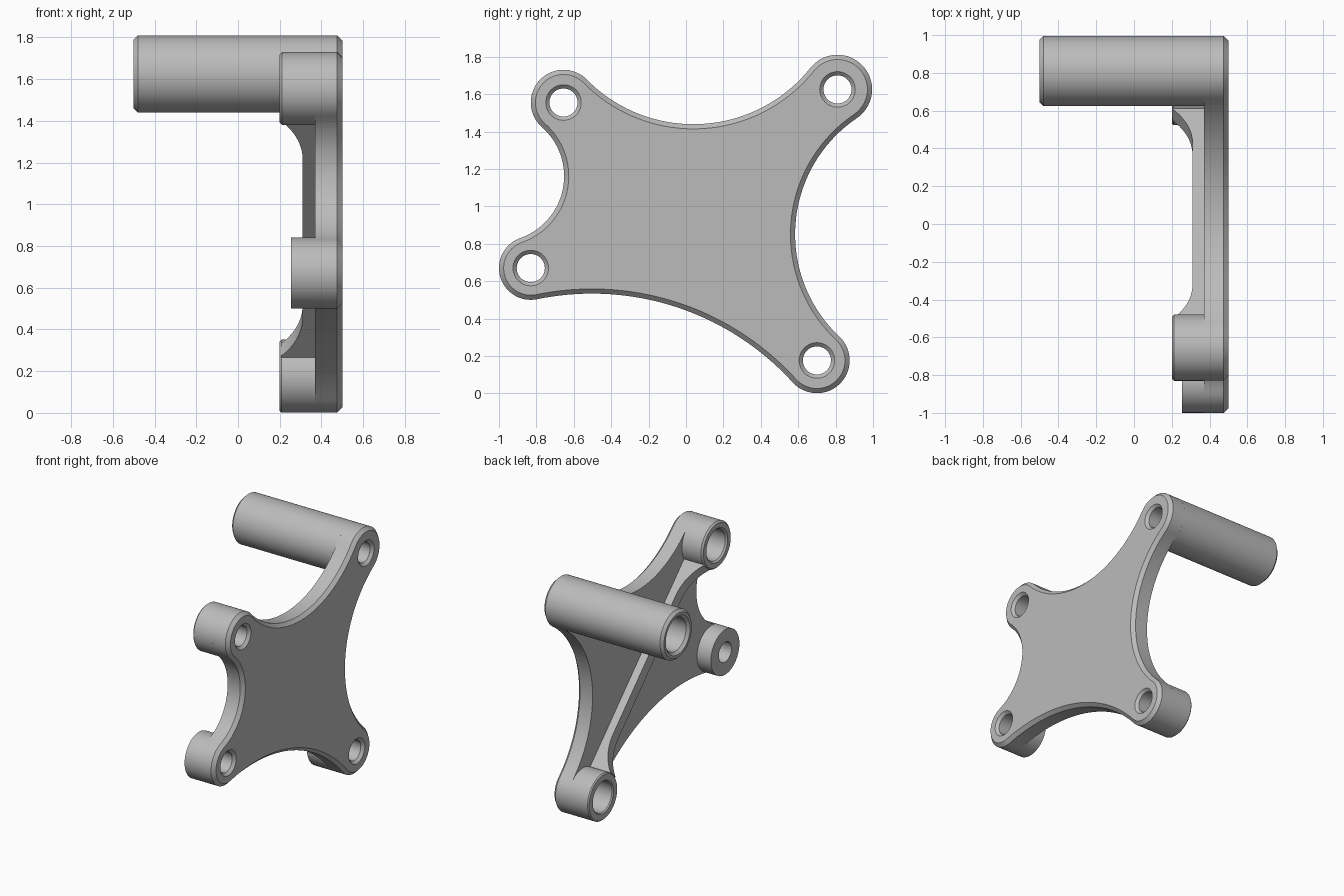
import bpy, bmesh
from math import atan2, cos, sin, pi, tau, radians
from mathutils import Vector

cube = bpy.data.objects.get("Cube")
if cube:
    bpy.data.objects.remove(cube, do_unlink=True)

grey = bpy.data.materials.new("light_grey")
grey.use_nodes = True
grey.diffuse_color = (0.5, 0.5, 0.5, 1)
grey.node_tree.nodes["Principled BSDF"].inputs["Base Color"].default_value = (0.5, 0.5, 0.5, 1)

BACK, FACE = 0.37, 0.5      # inner and outer faces of the plate
BORE, CHAMFER = 0.075, 0.025

# Corners, counter-clockwise: name, (y, z), radius, inner end x, counterbore, end chamfer,
# radius of the concave edge leading to the next corner
CORNERS = [
    ("upper_front_boss", Vector((-0.655, 1.555)), 0.175, 0.2, 0.115, 0.012, 0.35),
    ("lower_front_boss", Vector((-0.83, 0.67)), 0.17, 0.255, BORE, 0, 1.45),
    ("lower_rear_boss", Vector((0.7, 0.176)), 0.175, 0.2, 0.115, 0.008, 0.75),
    ("long_upper_post", Vector((0.81, 1.625)), 0.185, -0.5, 0.125, 0.02, 0.8),
]


def loft(name, loops, cyclic=False):
    """Join loops of points with quads; cap the ends unless cyclic."""
    bm = bmesh.new()
    rings = [[bm.verts.new(p) for p in loop] for loop in loops]
    n = len(rings[0])
    pairs = list(zip(rings, rings[1:]))
    if cyclic:
        pairs.append((rings[-1], rings[0]))
    else:
        bm.faces.new(rings[0])
        bm.faces.new(rings[-1])
    for a, b in pairs:
        for i in range(n):
            j = (i + 1) % n
            bm.faces.new((a[i], a[j], b[j], b[i]))
    bmesh.ops.recalc_face_normals(bm, faces=bm.faces)
    mesh = bpy.data.meshes.new(name)
    bm.to_mesh(mesh)
    bm.free()
    mesh.materials.append(grey)
    obj = bpy.data.objects.new(name, mesh)
    bpy.context.collection.objects.link(obj)
    return obj


def smooth(obj):
    bpy.ops.object.select_all(action="DESELECT")
    obj.select_set(True)
    bpy.context.view_layer.objects.active = obj
    bpy.ops.object.shade_smooth_by_angle(angle=radians(30))


def ring(centre, x, r, n=64):
    return [(x, centre.x + r * cos(tau * i / n), centre.y + r * sin(tau * i / n))
            for i in range(n)]


def arc(centre, r, start, end, n):
    return [centre + r * Vector((cos(a), sin(a)))
            for a in (start + (end - start) * i / n for i in range(n + 1))]


def angle(v):
    return atan2(v.y, v.x)


def edge_centre(p, q, rp, rq, r):
    """Centre of a circle outside the plate that touches both corner circles."""
    d = q - p
    a, b, length = rp + r, rq + r, d.length
    along = (a * a - b * b + length * length) / (2 * length)
    d.normalize()
    return p + d * along + Vector((d.y, -d.x)) * (a * a - along * along) ** 0.5


def outline(x, inset):
    """Rounded corners joined by tangent concave arcs."""
    centres = []
    for i, (_, p, rp, _, _, _, r) in enumerate(CORNERS):
        _, q, rq, *_ = CORNERS[(i + 1) % 4]
        centres.append(edge_centre(p, q, rp, rq, r))
    points = []
    for i, (_, p, rp, _, _, _, r) in enumerate(CORNERS):
        q = CORNERS[(i + 1) % 4][1]
        o = centres[i]
        start, end = angle(centres[i - 1] - p), angle(o - p)
        points += arc(p, rp - inset, start, start + (end - start) % tau, 28)
        start, end = angle(p - o), angle(q - o)
        points += arc(o, r + inset, start, start - (start - end) % tau, 36)[1:-1]
    return [(x, v.x, v.y) for v in points]


# Plate with a chamfered outer rim
plate = loft("plate", [outline(BACK, 0), outline(FACE - CHAMFER, 0), outline(FACE, CHAMFER)])

# Countersunk bolt holes through the plate
for name, c, *_ in CORNERS:
    cutter = loft("hole_cutter", [ring(c, BACK - 0.1, BORE), ring(c, FACE - 0.02, BORE),
                                  ring(c, FACE, BORE + 0.02), ring(c, FACE + 0.1, BORE + 0.02)])
    cutter.hide_render = True
    mod = plate.modifiers.new("hole", "BOOLEAN")
    mod.operation, mod.solver, mod.object = "DIFFERENCE", "EXACT", cutter
    bpy.context.view_layer.objects.active = plate
    bpy.ops.object.modifier_apply(modifier=mod.name)
    bpy.data.objects.remove(cutter, do_unlink=True)
smooth(plate)

# Hollow bosses and the long post on the inner side
for name, c, r, x, bore, ch, _ in CORNERS:
    profile = [(BACK, r), (x + ch, r)]
    if ch:
        profile += [(x, r - ch), (x, bore + ch), (x + ch, bore)]
    else:
        profile += [(x, bore)]
    profile.append((BACK, bore))
    smooth(loft(name, [ring(c, px, pr) for px, pr in profile], cyclic=True))

# Diagonal rib that sweeps up to the two medium bosses
start, end = CORNERS[0][1], CORNERS[2][1]
span = end - start
length = span.length
along = span.normalized()
side = Vector((-along.y, along.x)) * 0.043
TOP, RISE, RUN = 0.31, 0.105, 0.26
radius = (RISE ** 2 + RUN ** 2) / (2 * RISE)
curve = [(0.165, TOP - RISE)]
for i in range(13):
    d = RUN * (1 - i / 12)
    curve.append((0.175 + RUN - d, TOP - radius + (radius ** 2 - d ** 2) ** 0.5))
section = [(0.165, BACK)] + curve + [(length - s, x) for s, x in reversed(curve)]
section.append((length - 0.165, BACK))
walls = []
for offset in (side, -side):
    pts = [(start + along * s + offset, x) for s, x in section]
    walls.append([(x, v.x, v.y) for v, x in pts])
smooth(loft("diagonal_rib", walls))
